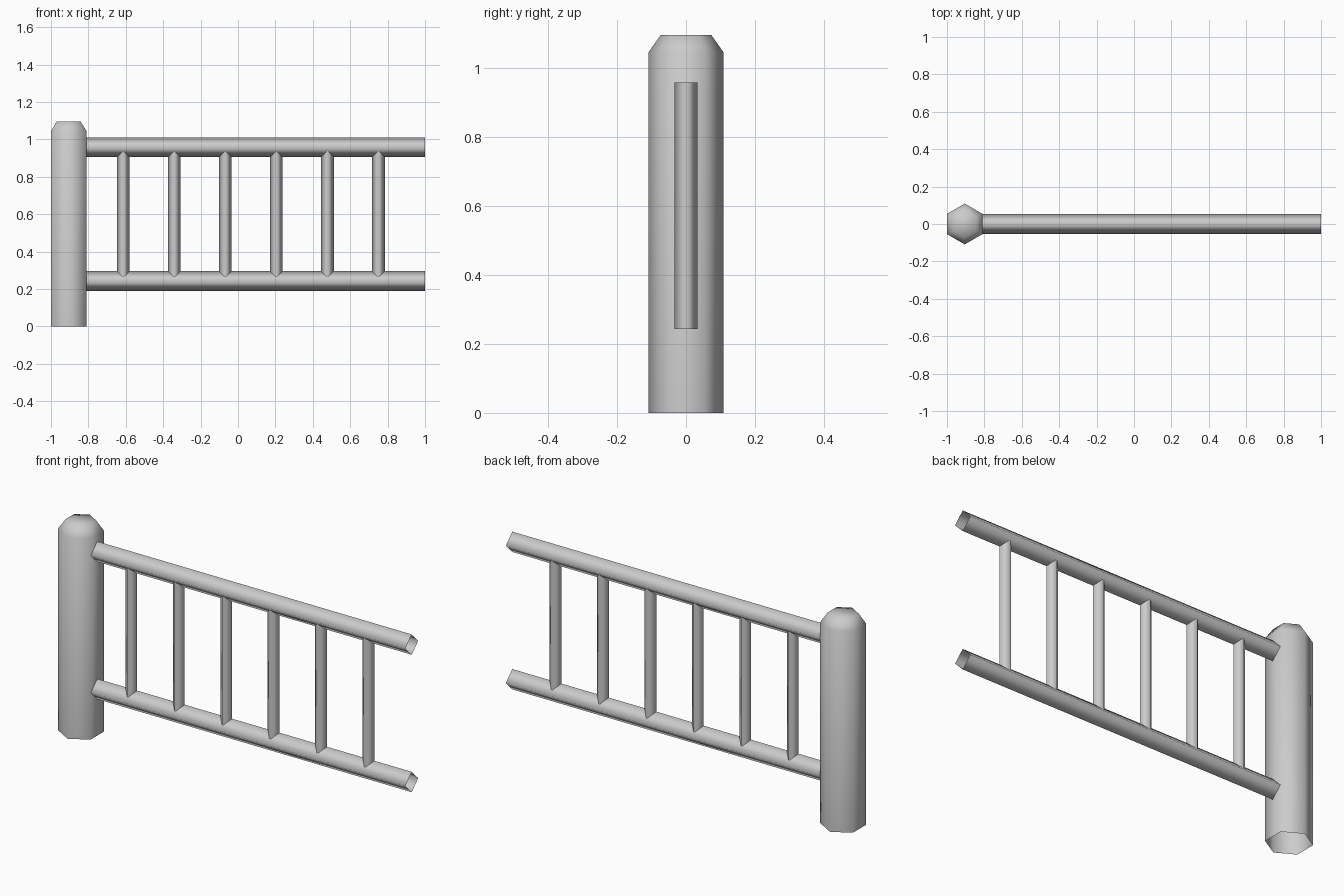
import bpy, bmesh, math
from mathutils import Matrix

cube = bpy.data.objects.get("Cube")
if cube:
    bpy.data.objects.remove(cube)

GREY = (0.6, 0.6, 0.6, 1)
grey = bpy.data.materials.new("plain grey")
grey.use_nodes = True
grey.diffuse_color = GREY
grey.node_tree.nodes["Principled BSDF"].inputs["Base Color"].default_value = GREY


def tube(name, sides, rings, matrix, capped=False):
    """Open prism through (radius, height) rings, with a corner on local y."""
    bm = bmesh.new()
    loops = []
    for radius, height in rings:
        angles = [math.pi / 2 + math.tau * i / sides for i in range(sides)]
        loops.append([bm.verts.new((radius * math.cos(a), radius * math.sin(a), height))
                      for a in angles])
    for low, high in zip(loops, loops[1:]):
        for i in range(sides):
            j = (i + 1) % sides
            bm.faces.new((low[i], low[j], high[j], high[i]))
    if capped:
        bm.faces.new(loops[-1])
    bm.transform(matrix)
    mesh = bpy.data.meshes.new(name)
    bm.to_mesh(mesh)
    bm.free()
    mesh.materials.append(grey)
    mesh.shade_smooth()
    obj = bpy.data.objects.new(name, mesh)
    bpy.context.collection.objects.link(obj)
    return obj


POST_X, POST_R = -0.905, 0.109
RAIL_START, RAIL_END, RAIL_R = -0.81, 1.0, 0.053
LOW, HIGH = 0.243, 0.958

# Six-sided post with a chamfered top and open base
tube("post", 6, [(POST_R, 0), (POST_R, 1.046), (0.073, 1.097)],
     Matrix.Translation((POST_X, 0, 0)), capped=True)

# Square rails standing on edge, open at both ends
for name, z in (("lower_rail", LOW), ("upper_rail", HIGH)):
    along_x = Matrix.Translation((RAIL_START, 0, z)) @ Matrix.Rotation(math.pi / 2, 4, 'Y')
    tube(name, 4, [(RAIL_R, 0), (RAIL_R, RAIL_END - RAIL_START)], along_x)

# Square balusters turned corner to the front
for i in range(6):
    tube(f"baluster_{i + 1}", 4, [(0.034, LOW), (0.034, HIGH)],
         Matrix.Translation((-0.614 + 0.273 * i, 0, 0)))
